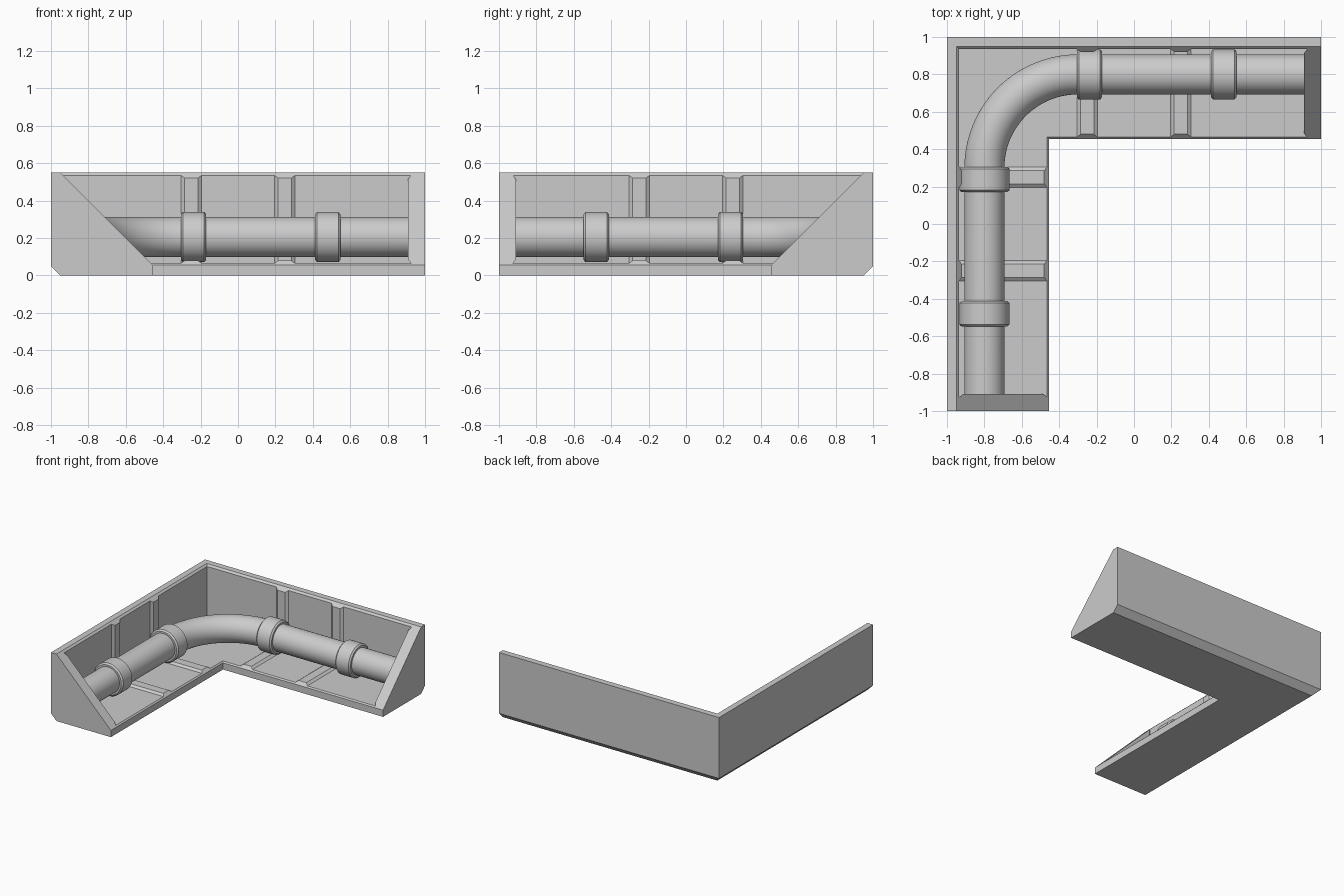
import bpy, bmesh, math
from mathutils import Vector

cube = bpy.data.objects.get("Cube")
if cube:
    bpy.data.objects.remove(cube, do_unlink=True)

grey = bpy.data.materials.new("plain_grey")
grey.use_nodes = True
grey.diffuse_color = (0.6, 0.6, 0.6, 1)
grey.node_tree.nodes["Principled BSDF"].inputs["Base Color"].default_value = (0.6, 0.6, 0.6, 1)

WALL, CAP, RIB = 0.065, 0.925, 0.015


def finish(name, bm, smooth=False):
    bmesh.ops.recalc_face_normals(bm, faces=bm.faces)
    mesh = bpy.data.meshes.new(name)
    bm.to_mesh(mesh)
    bm.free()
    mesh.materials.append(grey)
    obj = bpy.data.objects.new(name, mesh)
    bpy.context.collection.objects.link(obj)
    if smooth:
        bpy.ops.object.select_all(action='DESELECT')
        obj.select_set(True)
        bpy.context.view_layer.objects.active = obj
        bpy.ops.object.shade_smooth_by_angle(angle=math.radians(30))
    return obj


def loft(name, rings, smooth=False, loop=False):
    """Skin a row of closed rings, capping the ends or joining them."""
    bm = bmesh.new()
    rows = [[bm.verts.new(p) for p in ring] for ring in rings]
    n = len(rows[0])
    pairs = list(zip(rows, rows[1:]))
    if loop:
        pairs.append((rows[-1], rows[0]))
    else:
        bm.faces.new(rows[0])
        bm.faces.new(rows[-1])
    for a, b in pairs:
        for i in range(n):
            j = (i + 1) % n
            bm.faces.new((a[i], a[j], b[j], b[i]))
    return finish(name, bm, smooth)


# Both legs mirror across the corner diagonal: d runs inward from the outer wall
def left_leg(t, d, z):
    return Vector((d - 1, t, z))


def back_leg(t, d, z):
    return Vector((-t, 1 - d, z))


def sweep_l(name, stations, section):
    rings = [[left_leg(t, d, z) for d, z in section(s)] for t, s in stations]
    rings.append([left_leg(1 - d, d, z) for d, z in section(0)])
    rings += [[back_leg(t, d, z) for d, z in section(s)] for t, s in reversed(stations)]
    return loft(name, rings)


# Housing: chamfered outer prism with a ribbed cavity cut out
housing = sweep_l("housing", [(-1, 0)], lambda s: [
    (0, 0.05), (0.05, 0), (0.545, 0), (0.545, 0.055), (0.05, 0.55), (0, 0.55)])
stations = [(-CAP, 0)]
for c in (-0.25, 0.25):
    stations += [(c - 0.055, 0), (c - 0.035, RIB), (c + 0.035, RIB), (c + 0.055, 0)]
cavity = sweep_l("cavity_cutter", stations, lambda s: [
    (WALL + s, WALL + s), (0.66, WALL + s), (0.66, 0.7), (WALL + s, 0.7)])
cut = housing.modifiers.new("cavity", 'BOOLEAN')
cut.operation = 'DIFFERENCE'
cut.solver = 'EXACT'
cut.object = cavity
bpy.context.view_layer.objects.active = housing
housing.select_set(True)
bpy.ops.object.modifier_apply(modifier=cut.name)
bpy.data.objects.remove(cavity, do_unlink=True)


# Raised panels on the inside of the end caps
def triangle(leg, t, inset):
    e = WALL + inset
    return [leg(t, e, e), leg(t, 0.6 - e, e), leg(t, e, 0.6 - e)]


for side, leg in (("left", left_leg), ("back", back_leg)):
    loft(side + "_end_panel", [triangle(leg, -CAP - 0.01, 0), triangle(leg, -CAP, 0),
                               triangle(leg, -CAP + RIB, 0.02)])

# Pipe: straight, quarter bend, straight
SIDES, D, Z, R = 48, 0.2, 0.205, 0.107


def circle(centre, out, r):
    return [centre + r * (math.cos(a) * out + math.sin(a) * Vector((0, 0, 1)))
            for a in (2 * math.pi * i / SIDES for i in range(SIDES))]


west, north = Vector((-1, 0, 0)), Vector((0, 1, 0))
rings = [circle(left_leg(-0.92, D, Z), west, R)]
for i in range(25):
    a = math.pi / 2 * i / 24
    out = math.cos(a) * west + math.sin(a) * north
    rings.append(circle(Vector((-0.3, 0.3, Z)) + 0.5 * out, out, R))
rings.append(circle(back_leg(-0.92, D, Z), north, R))
loft("pipe", rings, smooth=True)

# Collars: bevelled sleeves around the pipe
for side, leg, out in (("left", left_leg, west), ("back", back_leg, north)):
    for place, t in (("inner", 0.238), ("outer", -0.48)):
        loft(side + "_" + place + "_collar",
             [circle(leg(t + w, D, Z), out, r) for w, r in
              ((-0.068, 0.1), (-0.068, 0.122), (-0.057, 0.134),
               (0.057, 0.134), (0.068, 0.122), (0.068, 0.1))], smooth=True, loop=True)
